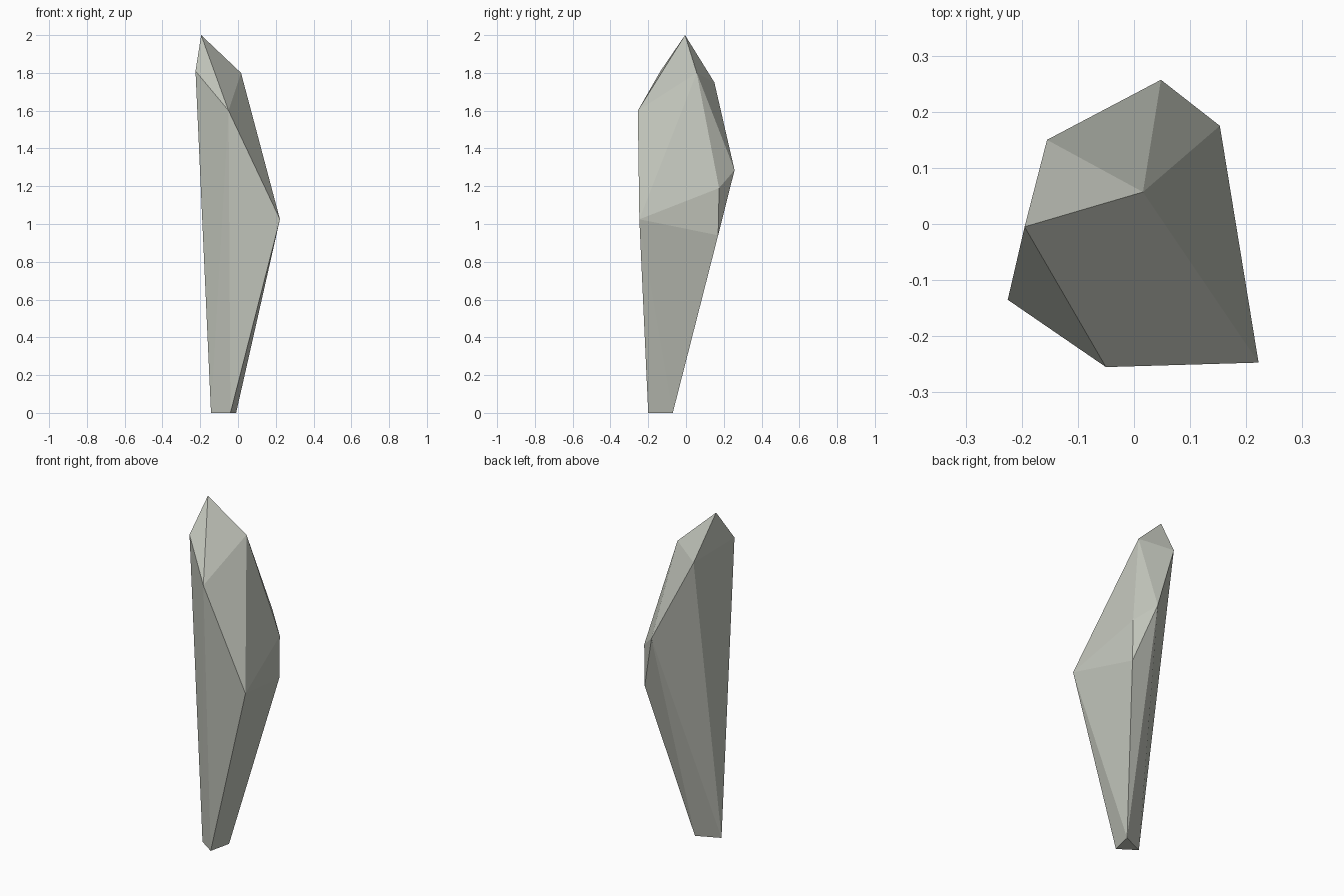
import bpy, bmesh

if "Cube" in bpy.data.objects:
    bpy.data.objects.remove(bpy.data.objects["Cube"])

# Corner points of the faceted shard, grouped from the tip down to the foot
TIP = [(-0.195, -0.005, 2.0)]
SHOULDER = [(-0.225, -0.135, 1.81), (-0.05, -0.255, 1.60),
            (0.016, 0.057, 1.80), (-0.155, 0.15, 1.75)]
WAIST = [(0.222, -0.247, 1.025), (0.153, 0.175, 1.19),
         (0.153, 0.17, 0.94), (0.048, 0.257, 1.285)]
FOOT = [(-0.143, -0.13, 0), (-0.04, -0.20, 0), (-0.01, -0.07, 0)]

stone = bpy.data.materials.new("pale_grey_stone")
stone.diffuse_color = (0.54, 0.56, 0.50, 1)
stone.use_nodes = True
stone.node_tree.nodes["Principled BSDF"].inputs["Base Color"].default_value = stone.diffuse_color

# Shard body: flat facets wrapped tightly round the corners
bm = bmesh.new()
for co in TIP + SHOULDER + WAIST + FOOT:
    bm.verts.new(co)
bmesh.ops.convex_hull(bm, input=bm.verts[:])
bmesh.ops.recalc_face_normals(bm, faces=bm.faces[:])
mesh = bpy.data.meshes.new("stone_shard")
bm.to_mesh(mesh)
bm.free()
mesh.materials.append(stone)
shard = bpy.data.objects.new("stone_shard", mesh)
bpy.context.collection.objects.link(shard)
